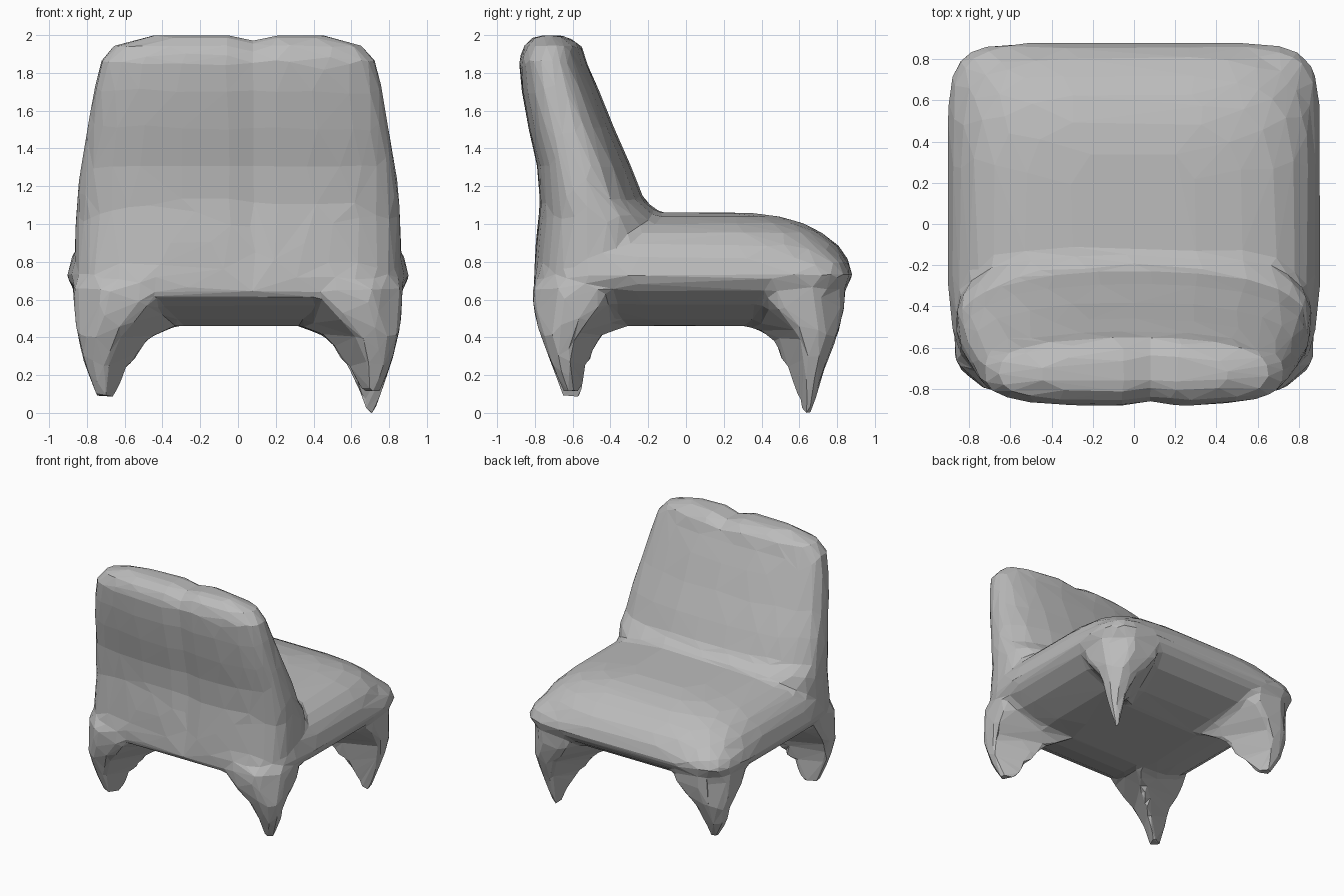
import bpy, bmesh
from math import cos, sin, tau, exp, copysign

cube = bpy.data.objects.get("Cube")
if cube:
    bpy.data.objects.remove(cube, do_unlink=True)


def power(v, p):
    return copysign(abs(v) ** p, v)


def rounded(n_plus, n_minus, sides=40):
    """Rounded square from -1 to 1, with its own squareness on the +y and -y halves."""
    points = []
    for i in range(sides):
        t = tau * (i + 0.5) / sides
        p = 2 / (n_plus if sin(t) > 0 else n_minus)
        points.append((power(cos(t), p), power(sin(t), p)))
    return points


def loft(bm, rings, profile):
    """Stack a profile over rings of (z, x0, x1, y0, y1), capped at both ends."""
    loops = [[bm.verts.new(((x0 + x1 + (x1 - x0) * u) / 2, (y0 + y1 + (y1 - y0) * v) / 2, z))
              for u, v in profile] for z, x0, x1, y0, y1 in rings]
    for a, b in zip(loops, loops[1:]):
        for i in range(len(profile)):
            j = (i + 1) % len(profile)
            bm.faces.new((a[i], a[j], b[j], b[i]))
    faces = [bm.faces.new(loops[0][::-1]), bm.faces.new(loops[-1])]
    region = {f for loop in loops for v in loop for f in v.link_faces}
    bmesh.ops.recalc_face_normals(bm, faces=list(region | set(faces)))


def symmetric(rings):
    return [(z, -a, a, y0, y1) for z, a, y0, y1 in rings]


bm = bmesh.new()

# Square seat base, narrowing to a rounded belly
base = [(.455, .36, -.32, .3), (.49, .55, -.5, .5), (.57, .76, -.72, .72), (.65, .87, -.8, .84),
        (.72, .91, -.81, .885), (.79, .88, -.79, .86), (.86, .81, -.76, .78)]
loft(bm, symmetric(base), rounded(8, 5))

# Domed cushion top with softer corners
cushion = [(.7, .9, -.8, .875), (.8, .89, -.79, .865), (.88, .85, -.77, .81), (.95, .78, -.74, .72),
           (1.0, .68, -.7, .62), (1.035, .52, -.6, .5), (1.055, .3, -.5, .35)]
loft(bm, symmetric(cushion), rounded(4.5, 5))

# Leaning backrest, bowed in front and gently curved behind
back = [(.6, .85, -.81, -.3), (.9, .865, -.795, -.1), (1.04, .86, -.78, -.12), (1.12, .855, -.775, -.22),
        (1.3, .835, -.79, -.29), (1.5, .8, -.835, -.38), (1.7, .765, -.87, -.46),
        (1.86, .73, -.885, -.53), (1.94, .66, -.86, -.55), (1.995, .46, -.8, -.64)]
loft(bm, symmetric(back), rounded(2.3, 3.3))

# Tapered corner legs, each with a ridge running in towards the belly
kite = [(1, 0), (1, .6), (.6, 1), (0, 1), (-.75, -.5), (-1, -1), (-.5, -.75)]
for sx, sy, tip, r in ((1, 1, -.01, .02), (-1, 1, .12, .04), (1, -1, .11, .05), (-1, -1, .08, .05)):
    tx, ty, dy = .7, (.64 if sy > 0 else .6), (.03 if sy > 0 else 0)
    levels = [(tip, tx - r, tx + r, ty - r, ty + r), (.25, .57, .81, .52, .71 + dy),
              (.4, .43, .85, .43, .77 + dy), (.47, .27, .86, .28, .79 + dy),
              (.57, .1, .87, .1, .81 + dy), (.68, .1, .87, .1, .81 + dy)]
    loft(bm, [(z, sx * x0, sx * x1, sy * y0, sy * y1) for z, x0, x1, y0, y1 in levels], kite)

mesh = bpy.data.meshes.new("armless_chair")
bm.to_mesh(mesh)
bm.free()
chair = bpy.data.objects.new("armless_chair", mesh)
bpy.context.collection.objects.link(chair)
bpy.ops.object.select_all(action='DESELECT')
chair.select_set(True)
bpy.context.view_layer.objects.active = chair

# Fuse the parts into one skin
remesh = chair.modifiers.new("fuse", 'REMESH')
remesh.mode = 'VOXEL'
remesh.voxel_size = .022
bpy.ops.object.modifier_apply(modifier="fuse")

# Soften the joins, leaving the leg tips sharp
body = chair.vertex_groups.new(name="body")
body.add([v.index for v in chair.data.vertices if v.co.z > .3], 1, 'REPLACE')
soften = chair.modifiers.new("soften", 'SMOOTH')
soften.factor = .5
soften.iterations = 14
soften.vertex_group = "body"
bpy.ops.object.modifier_apply(modifier="soften")

# Shallow groove down the rear of the backrest and a dip in its top edge
for v in chair.data.vertices:
    x, y, z = v.co
    groove = exp(-((x - .08) / .09) ** 2)
    rear = min(1, max(0, (-.6 - y) / .15))
    v.co.y += .02 * groove * rear * min(1, max(0, (z - .65) / .25))
    v.co.z -= .025 * groove * min(1, max(0, (z - 1.8) / .15))

# Coarse, faceted surface
coarse = chair.modifiers.new("facets", 'DECIMATE')
coarse.ratio = 1300 / (2 * len(chair.data.polygons))
bpy.ops.object.modifier_apply(modifier="facets")

# Stand it on the floor
low = min(v.co.z for v in chair.data.vertices)
for v in chair.data.vertices:
    v.co.z -= low
bpy.ops.object.shade_flat()

grey = bpy.data.materials.new("light_grey")
grey.use_nodes = True
colour = (.5, .5, .5, 1)
grey.diffuse_color = colour
grey.node_tree.nodes["Principled BSDF"].inputs["Base Color"].default_value = colour
chair.data.materials.clear()
chair.data.materials.append(grey)
